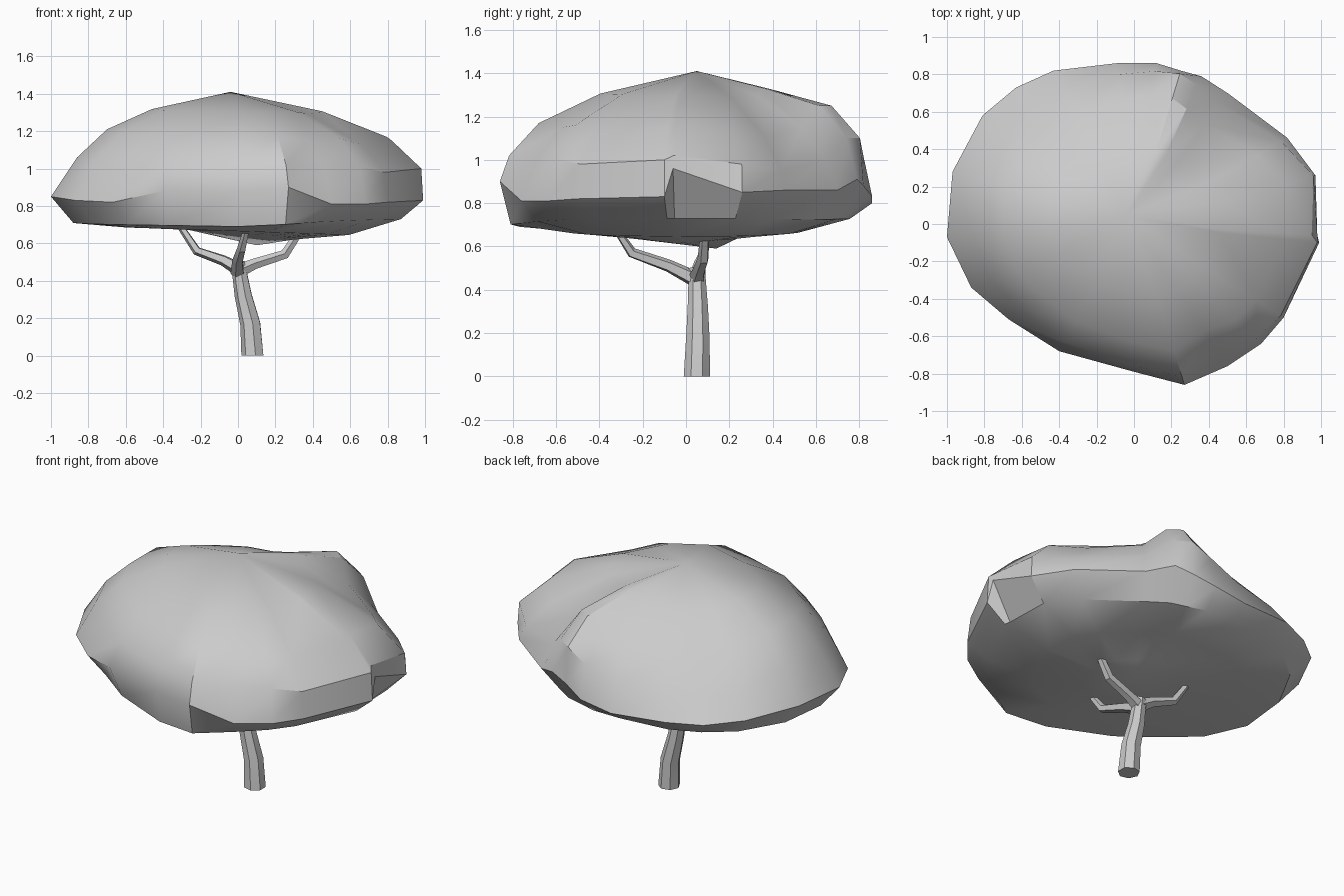
import bpy
import bmesh
import math
from mathutils import Vector

default_cube = bpy.data.objects.get("Cube")
if default_cube:
    bpy.data.objects.remove(default_cube, do_unlink=True)

# One plain grey for the whole tree
grey = bpy.data.materials.new("plain grey")
grey.use_nodes = True
colour = (0.6, 0.6, 0.6, 1)
grey.diffuse_color = colour
grey.node_tree.nodes["Principled BSDF"].inputs["Base Color"].default_value = colour


def finish(bm, name, sharp_angle):
    """Turn a bmesh into a named, shaded object."""
    bmesh.ops.recalc_face_normals(bm, faces=bm.faces)
    mesh = bpy.data.meshes.new(name)
    bm.to_mesh(mesh)
    bm.free()
    mesh.materials.append(grey)
    obj = bpy.data.objects.new(name, mesh)
    bpy.context.collection.objects.link(obj)
    bpy.ops.object.select_all(action="DESELECT")
    obj.select_set(True)
    bpy.context.view_layer.objects.active = obj
    bpy.ops.object.shade_smooth_by_angle(angle=math.radians(sharp_angle))


def bridge(bm, lower, upper):
    """Join two closed rings of equal length with faces."""
    count = len(lower)
    for i in range(count):
        j = (i + 1) % count
        bm.faces.new((lower[i], lower[j], upper[j], upper[i]))


def fan(bm, ring, tip):
    """Close a ring with triangles to one point."""
    for i in range(len(ring)):
        bm.faces.new((ring[i], ring[(i + 1) % len(ring)], tip))


def limb(name, stations, sides):
    """Sweep a polygon through (x, y, z, radius) stations."""
    bm = bmesh.new()
    points = [Vector(s[:3]) for s in stations]
    rings = []
    for k, station in enumerate(stations):
        ahead = points[min(k + 1, len(points) - 1)]
        behind = points[max(k - 1, 0)]
        direction = (ahead - behind).normalized()
        if station[2] == 0:
            direction = Vector((0, 0, 1))
        across = direction.cross(Vector((0, 1, 0.2))).normalized()
        other = direction.cross(across)
        ring = []
        for i in range(sides):
            a = math.tau * i / sides
            offset = across * math.cos(a) + other * math.sin(a)
            ring.append(bm.verts.new(points[k] + offset * station[3]))
        rings.append(ring)
    for lower, upper in zip(rings, rings[1:]):
        bridge(bm, lower, upper)
    bm.faces.new(rings[0])
    bm.faces.new(rings[-1])
    finish(bm, name, 30)


# Canopy spokes, anticlockwise from the left side:
# rim x, y, z, then how far out and how high the shoulder sits
spokes = [
    (0.98, -0.06, 0.96, 0.97, 1.02), (0.97, 0.26, 0.85, 0.99, 0.98),
    (0.82, 0.46, 0.86, 0.96, 0.95), (0.5, 0.7, 0.86, 0.92, 1),
    (0.36, 0.79, 0.91, 0.94, 1.1), (0.25, 0.82, 0.88, 0.98, 1.1),
    (0.12, 0.86, 0.83, 0.95, 1.03), (-0.09, 0.86, 0.8, 0.93, 0.96),
    (-0.43, 0.82, 0.82, 0.9, 0.94), (-0.63, 0.73, 0.82, 0.88, 0.93),
    (-0.81, 0.58, 0.84, 0.88, 0.96), (-0.97, 0.28, 0.86, 0.88, 1.06),
    (-1, -0.07, 0.85, 0.86, 1.06), (-0.87, -0.34, 0.83, 0.88, 1.04),
    (-0.67, -0.51, 0.82, 0.9, 1.03), (-0.4, -0.68, 0.88, 0.93, 1.03),
    (0, -0.79, 0.88, 0.96, 1.02), (0.27, -0.86, 0.9, 0.95, 1.02),
    (0.5, -0.76, 0.81, 0.91, 1), (0.68, -0.64, 0.81, 0.96, 1.01),
    (0.8, -0.5, 0.82, 0.98, 0.98), (0.99, -0.1, 0.83, 0.99, 1),
]


def skirt(x, y, z, out, high):
    """Lower edge, pushed out to a near upright wall at the front."""
    front = max(0, -y / math.hypot(x, y)) ** 8
    return 0.88 + 0.09 * front, 0.71 + 0.02 * max(x, y) - 0.02 * front


# Each rule gives the spread and height of one ring, from the bottom up
rules = [
    lambda x, y, z, out, high: (0.3, 0.65 - 0.03 * x),
    lambda x, y, z, out, high: (0.6, 0.665 - 0.02 * x),
    skirt,
    lambda x, y, z, out, high: (1, z),
    lambda x, y, z, out, high: (out, high),
    lambda x, y, z, out, high: (out - 0.16, high + 0.15),
    lambda x, y, z, out, high: (0.46, 1 + 0.3 * high),
]
bm = bmesh.new()
rings = []
for rule in rules:
    ring = []
    for spoke in spokes:
        spread, height = rule(*spoke)
        ring.append(bm.verts.new((spoke[0] * spread, spoke[1] * spread, height)))
    rings.append(ring)
for lower, upper in zip(rings, rings[1:]):
    bridge(bm, lower, upper)
fan(bm, rings[0], bm.verts.new((0.1, 0.14, 0.59)))
fan(bm, rings[-1], bm.verts.new((-0.04, 0.05, 1.41)))
finish(bm, "canopy", 32)

# Trunk and the three forked branches
limb("trunk", [(0.08, 0.05, 0, 0.062), (0.068, 0.055, 0.17, 0.056),
               (0.03, 0.055, 0.32, 0.048), (0, 0.05, 0.5, 0.038)], 7)
branches = {
    "right_branch": [(0.01, 0.05, 0.46, 0.04), (-0.08, 0.06, 0.51, 0.03),
                     (-0.22, 0.08, 0.56, 0.025), (-0.32, 0.09, 0.71, 0.018)],
    "left_branch": [(0, 0.05, 0.45, 0.04), (0.09, 0.06, 0.49, 0.03),
                    (0.25, 0.08, 0.54, 0.027), (0.35, 0.09, 0.69, 0.02)],
    "front_branch": [(0, 0.06, 0.44, 0.04), (0, -0.08, 0.51, 0.03),
                     (0.02, -0.25, 0.57, 0.025), (0.05, -0.33, 0.69, 0.016)],
}
for name, stations in branches.items():
    limb(name, stations, 5)
